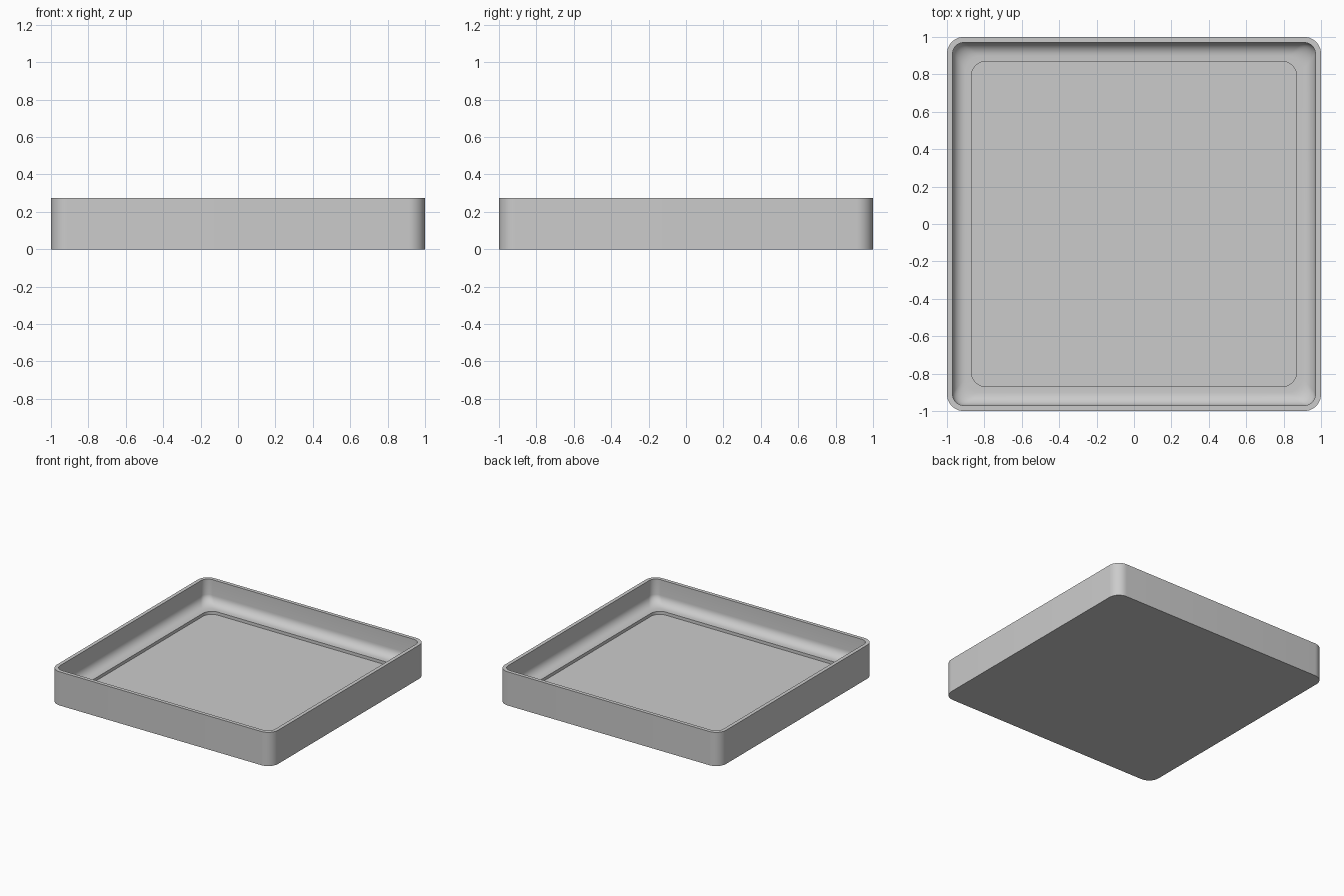
import bpy, bmesh, math

cube = bpy.data.objects.get("Cube")
if cube:
    bpy.data.objects.remove(cube, do_unlink=True)

mat = bpy.data.materials.new("plain grey")
mat.use_nodes = True
GREY = (0.6, 0.6, 0.6, 1)
mat.diffuse_color = GREY
mat.node_tree.nodes["Principled BSDF"].inputs["Base Color"].default_value = GREY

HEIGHT, LEDGE, FLOOR = 0.275, 0.08, 0.055
WALL, FILLET, STEPS = 0.97, 0.07, 10


def rounded_square(bm, half, radius, z):
    """Ring of vertices around a square with rounded corners."""
    ring = []
    for corner in range(4):
        a0 = corner * math.pi / 2
        cx = (half - radius) * math.copysign(1, math.cos(a0 + math.pi / 4))
        cy = (half - radius) * math.copysign(1, math.sin(a0 + math.pi / 4))
        for i in range(STEPS + 1):
            a = a0 + i / STEPS * math.pi / 2
            ring.append(bm.verts.new((cx + radius * math.cos(a), cy + radius * math.sin(a), z)))
    return ring


# Section from the underside, up the outer wall and down into the tray
section = [(1, 0.09, 0), (1, 0.09, HEIGHT), (WALL, 0.06, HEIGHT)]
for i in range(9):
    a = i / 8 * math.pi / 2
    section.append((WALL - FILLET * (1 - math.cos(a)), 0.06 + 0.02 * i / 8,
                    LEDGE + FILLET * (1 - math.sin(a))))
section += [(0.87, 0.08, LEDGE), (0.87, 0.08, FLOOR)]

bm = bmesh.new()
rings = [rounded_square(bm, *s) for s in section]
for low, high in zip(rings, rings[1:]):
    for i in range(len(low)):
        j = (i + 1) % len(low)
        bm.faces.new((low[i], low[j], high[j], high[i]))
bm.faces.new(rings[0][::-1])
bm.faces.new(rings[-1])
bmesh.ops.recalc_face_normals(bm, faces=bm.faces)

mesh = bpy.data.meshes.new("tray")
bm.to_mesh(mesh)
bm.free()
mesh.materials.append(mat)
tray = bpy.data.objects.new("tray", mesh)
bpy.context.collection.objects.link(tray)
bpy.context.view_layer.objects.active = tray
tray.select_set(True)
bpy.ops.object.shade_smooth_by_angle(angle=math.radians(30))
